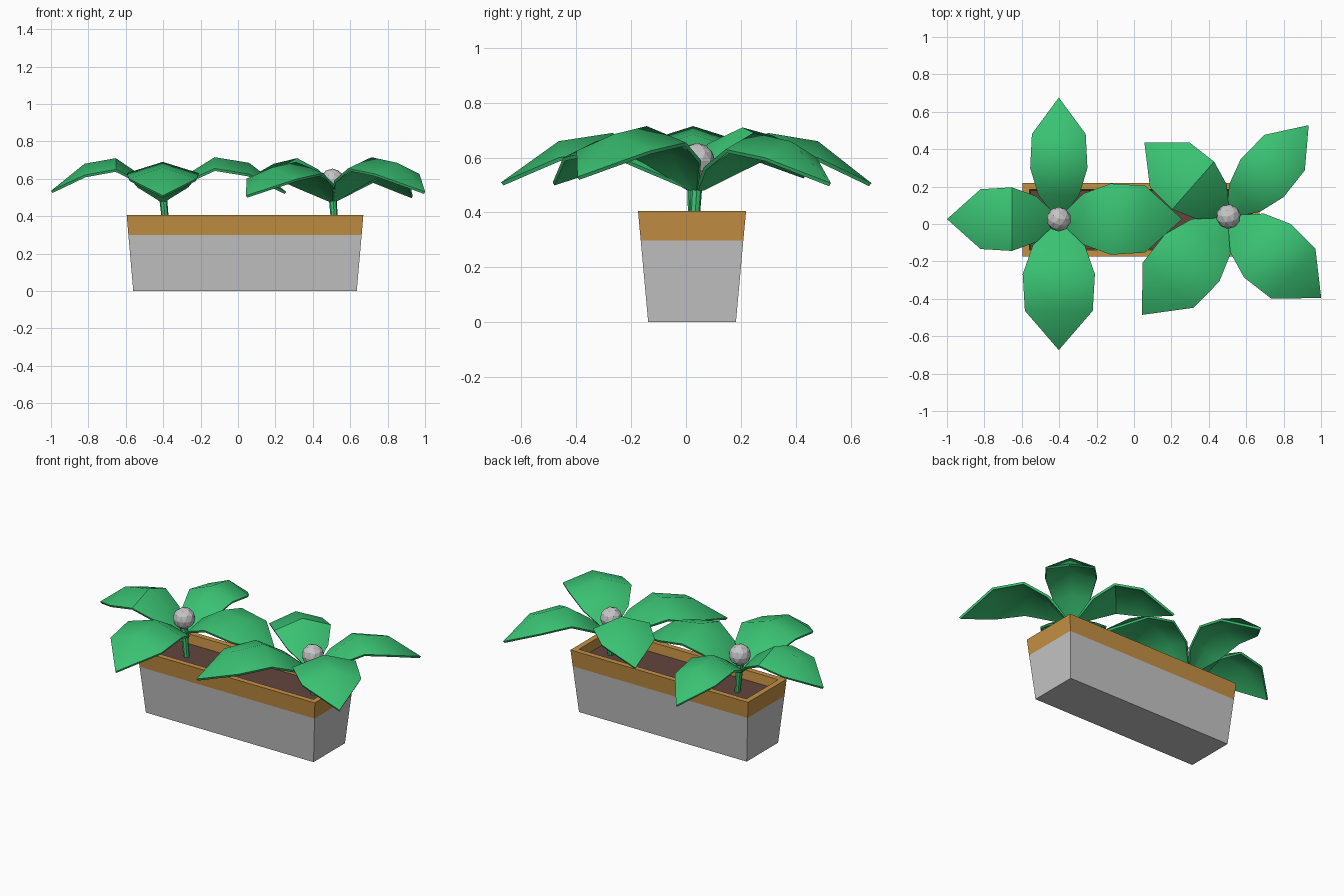
import bpy, bmesh, math
from mathutils import Matrix, Vector

if "Cube" in bpy.data.objects:
    bpy.data.objects.remove(bpy.data.objects["Cube"])


def material(name, rgb):
    m = bpy.data.materials.new(name)
    m.diffuse_color = (*rgb, 1)
    m.use_nodes = True
    m.node_tree.nodes["Principled BSDF"].inputs["Base Color"].default_value = m.diffuse_color
    return m


GREY = material("pale grey", (0.56, 0.56, 0.56))
OCHRE = material("ochre", (0.56, 0.28, 0.058))
SOIL = material("dark soil", (0.125, 0.06, 0.045))
GREEN = material("leaf green", (0.042, 0.54, 0.17))


def make_object(name, bm, *mats):
    mesh = bpy.data.meshes.new(name)
    bm.to_mesh(mesh)
    bm.free()
    for m in mats:
        mesh.materials.append(m)
    ob = bpy.data.objects.new(name, mesh)
    bpy.context.collection.objects.link(ob)
    return ob


# Planter box: stacked rectangles going up the outside and down the inside
CX, CY = 0.0375, 0.022
bm = bmesh.new()
rings = []
for hx, hy, z in [(0.5975, 0.16, 0), (0.6235, 0.187, 0.298), (0.6325, 0.197, 0.405),
                  (0.597, 0.162, 0.405), (0.592, 0.157, 0.345)]:
    rings.append([bm.verts.new((CX + sx * hx, CY + sy * hy, z))
                  for sx, sy in ((-1, -1), (1, -1), (1, 1), (-1, 1))])
for level, (a, b) in enumerate(zip(rings, rings[1:])):
    for i in range(4):
        j = (i + 1) % 4
        f = bm.faces.new((a[i], a[j], b[j], b[i]))
        f.material_index = 0 if level == 0 else 1
bm.faces.new(rings[0][::-1])
bm.faces.new(rings[-1]).material_index = 2
make_object("planter_box", bm, GREY, OCHRE, SOIL)


def leaf(name, place, angle, length, width, peak, tip_z):
    """Arched leaf with a raised midrib, growing outwards along +x."""
    bm = bmesh.new()
    rows = []
    # distance, half width, midrib height, edge drop
    for r, w, z, drop in [(0.01, 0.018, 0.49, 0.0),
                          (0.20 * length, 0.72 * width, peak - 0.09, 0.035),
                          (0.42 * length, width, peak, 0.06),
                          (0.70 * length, 0.94 * width, peak - 0.03, 0.06)]:
        rows.append([bm.verts.new((r, s * w, z - abs(s) * drop)) for s in (-1, 0, 1)])
    for a, b in zip(rows, rows[1:]):
        for i in range(2):
            bm.faces.new((a[i], b[i], b[i + 1], a[i + 1]))
    tip = bm.verts.new((length, 0, tip_z))
    for i in range(2):
        bm.faces.new((rows[-1][i], tip, rows[-1][i + 1]))
    bm.transform(place @ Matrix.Rotation(math.radians(angle), 4, 'Z'))
    ob = make_object(name, bm, GREEN)
    solid = ob.modifiers.new("thickness", 'SOLIDIFY')
    solid.thickness = 0.014
    solid.offset = -1
    bpy.ops.object.select_all(action='DESELECT')
    ob.select_set(True)
    bpy.context.view_layer.objects.active = ob
    bpy.ops.object.modifier_apply(modifier="thickness")
    bpy.ops.object.shade_smooth_by_angle(angle=math.radians(40))


def plant(label, x, y, turn):
    place = Matrix.Translation((x, y, 0)) @ Matrix.Rotation(math.radians(turn), 4, 'Z')
    # Four leaves of slightly different size
    for i, (angle, length, width, peak, tip_z) in enumerate([
            (180, 0.598, 0.170, 0.71, 0.535), (90, 0.65, 0.153, 0.69, 0.507),
            (0, 0.66, 0.190, 0.715, 0.53), (270, 0.70, 0.193, 0.69, 0.51)]):
        leaf(f"{label}_leaf_{i + 1}", place, angle, length, width, peak, tip_z)
    # Leaning stem
    low, high = Vector((0.018, 0, 0.33)), Vector((-0.004, 0, 0.56))
    axis = high - low
    bm = bmesh.new()
    bmesh.ops.create_cone(bm, cap_ends=True, segments=8, radius1=0.018, radius2=0.022,
                          depth=axis.length,
                          matrix=place @ Matrix.Translation((low + high) / 2)
                          @ axis.to_track_quat('Z', 'Y').to_matrix().to_4x4())
    make_object(f"{label}_stem", bm, GREEN)
    # Round flower centre
    bm = bmesh.new()
    bmesh.ops.create_icosphere(bm, subdivisions=2, radius=0.066,
                               matrix=place @ Matrix.Translation((0, 0, 0.588)))
    make_object(f"{label}_centre", bm, GREY)


plant("left_plant", -0.402, 0.026, 0)
plant("right_plant", 0.505, 0.04, -41.3)
